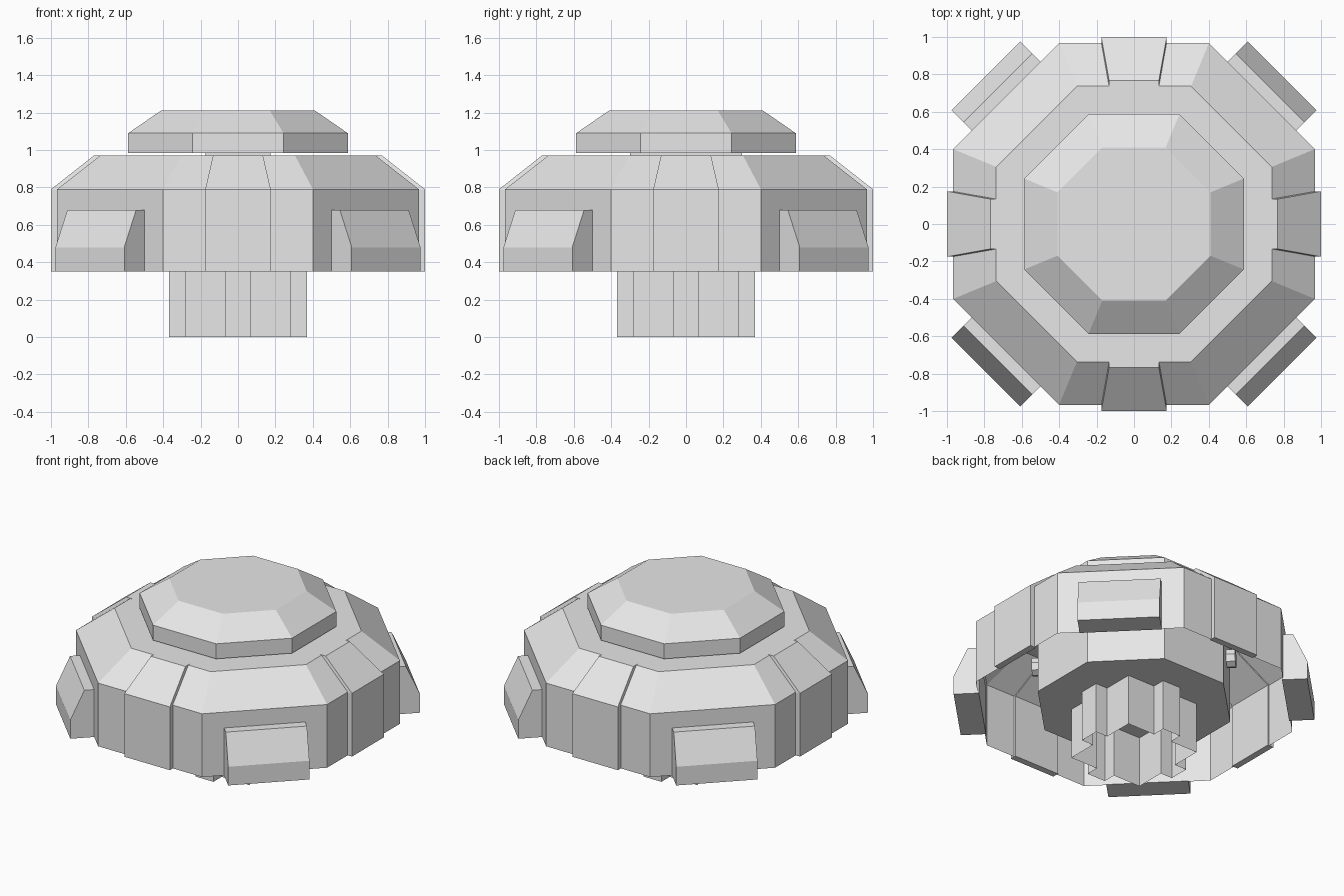
import bpy, bmesh, math
from mathutils import Matrix

if "Cube" in bpy.data.objects:
    bpy.data.objects.remove(bpy.data.objects["Cube"])

grey = bpy.data.materials.new("light_grey")
grey.diffuse_color = (0.8, 0.8, 0.8, 1)
grey.use_nodes = True
grey.node_tree.nodes["Principled BSDF"].inputs["Base Color"].default_value = grey.diffuse_color


def finish(name, bm):
    bmesh.ops.recalc_face_normals(bm, faces=bm.faces)
    mesh = bpy.data.meshes.new(name)
    bm.to_mesh(mesh)
    bm.free()
    mesh.materials.append(grey)
    ob = bpy.data.objects.new(name, mesh)
    bpy.context.collection.objects.link(ob)
    return ob


def loft(name, rings, bottom=True, top=True):
    """Skin a stack of equal-length point rings."""
    bm = bmesh.new()
    loops = [[bm.verts.new(p) for p in ring] for ring in rings]
    n = len(loops[0])
    for a, b in zip(loops, loops[1:]):
        for i in range(n):
            j = (i + 1) % n
            bm.faces.new((a[i], a[j], b[j], b[i]))
    if bottom:
        bm.faces.new(loops[0][::-1])
    if top:
        bm.faces.new(loops[-1])
    return finish(name, bm)


def octagon(apothem, z):
    r = apothem / math.cos(math.pi / 8)
    return [(r * math.cos(a), r * math.sin(a), z)
            for a in (math.pi / 8 + k * math.pi / 4 for k in range(8))]


def around(ob, angle):
    ob.data.transform(Matrix.Rotation(angle, 4, 'Z'))


# Hollow armoured skirt, open underneath
loft("skirt", [octagon(0.967, 0.35), octagon(0.967, 0.79), octagon(0.737, 0.97)],
     bottom=False)

# Central core inside the skirt
loft("core", [octagon(0.588, 0.352), octagon(0.588, 0.96)])

# Top cap and its short neck
loft("cap", [octagon(0.587, 0.985), octagon(0.587, 1.09), octagon(0.41, 1.212)])
loft("neck", [[(x, y, z) for x, y in ((-.175, -.3), (.175, -.3), (.175, .3), (-.175, .3))]
              for z in (0.965, 0.99)])

# Raised armour tabs on the four main sides
for k in range(4):
    tab = loft("armour_tab", [
        [(0.955, -.175, .35), (1.0, -.175, .35), (1.0, .175, .35), (0.955, .175, .35)],
        [(0.955, -.175, .785), (1.0, -.175, .79), (1.0, .175, .79), (0.955, .175, .785)],
        [(0.72, -.133, .972), (0.768, -.133, .972), (0.768, .133, .972), (0.72, .133, .972)]])
    around(tab, k * math.pi / 2)

# Sloped pods on the diagonal sides, with pegs on the core behind them
w = 0.26
for k in range(4):
    angle = math.pi / 4 + k * math.pi / 2
    profile = ((0.96, .35), (1.12, .35), (1.12, .48), (1.03, .68), (0.96, .68))
    pod = loft("side_pod", [[(r, s, z) for r, z in profile] for s in (-w, w)])
    around(pod, angle)
    peg = loft("core_peg", [[(r, .06 * math.cos(a), .67 + .06 * math.sin(a))
                             for a in (i * math.pi / 4 for i in range(8))]
                            for r in (0.57, 0.645)])
    around(peg, angle)

# Hollow base post: square tube with a rib on each side
quarter = [(.37, -.07), (.37, .07), (.28, .07), (.28, .28), (.07, .28)]
outline = []
for k in range(4):
    c, s = round(math.cos(k * math.pi / 2)), round(math.sin(k * math.pi / 2))
    outline += [(c * x - s * y, s * x + c * y) for x, y in quarter]
loft("base_post", [[(x, y, z) for x, y in outline] for z in (0, 0.355)],
     bottom=False, top=False)
